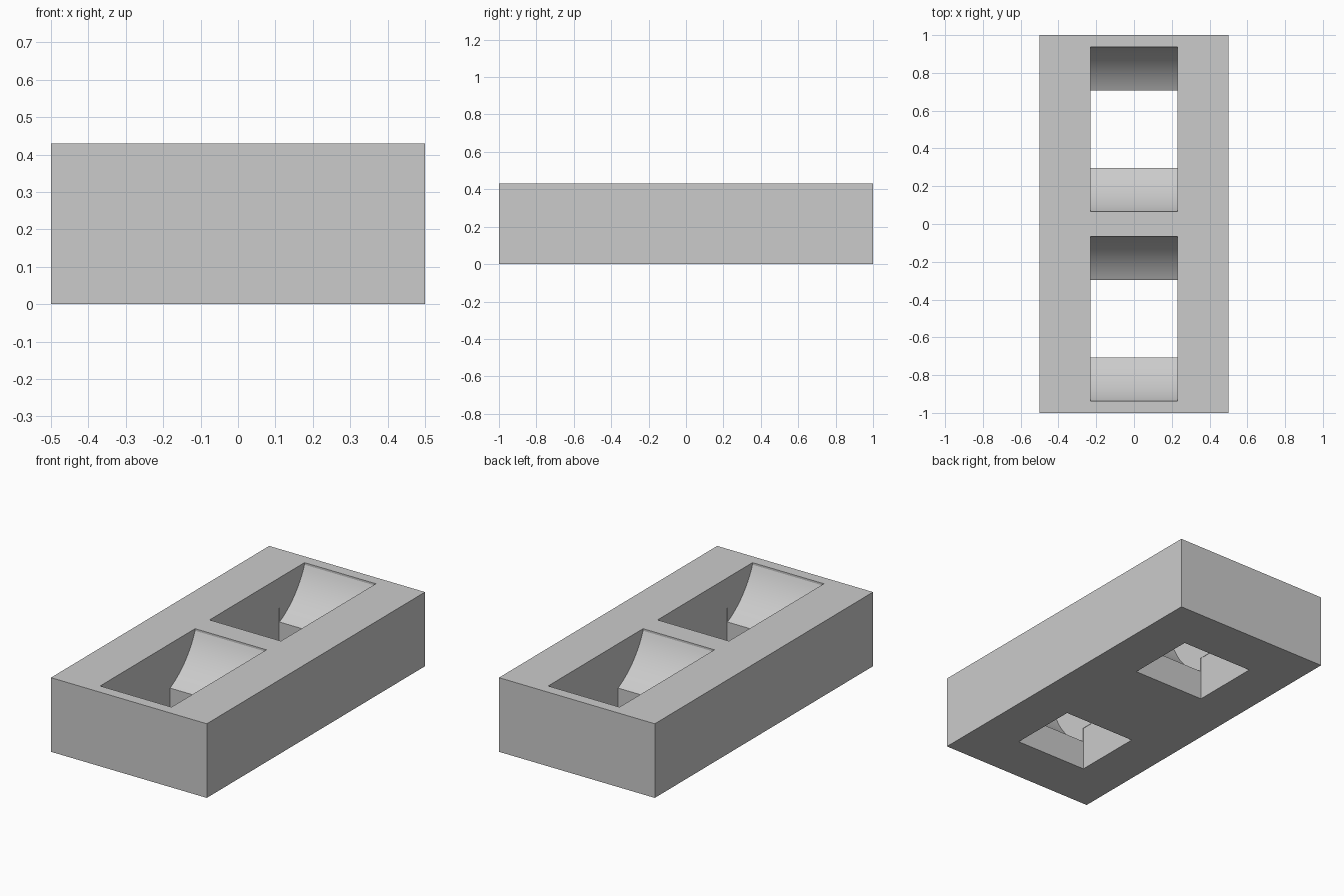
import bpy, bmesh, math

cube = bpy.data.objects.get("Cube")
if cube:
    bpy.data.objects.remove(cube, do_unlink=True)

HEIGHT = 0.43
HOLE_SPACING = 0.5015
SCOOP_HALF, SHAFT_HALF = 0.435, 0.206
LIP_Z, EDGE_Z, SHAFT_TOP = 0.418, 0.173, 0.256

grey = bpy.data.materials.new("plain grey")
grey.use_nodes = True
grey.diffuse_color = (0.6, 0.6, 0.6, 1)
grey.node_tree.nodes["Principled BSDF"].inputs["Base Color"].default_value = (0.6, 0.6, 0.6, 1)


def extrude_profile(name, profile, half_width, y=0):
    """Extrude a closed (y, z) outline along x."""
    bm = bmesh.new()
    face = bm.faces.new([bm.verts.new((-half_width, y + py, pz)) for py, pz in profile])
    out = bmesh.ops.extrude_face_region(bm, geom=[face])
    moved = [v for v in out["geom"] if isinstance(v, bmesh.types.BMVert)]
    bmesh.ops.translate(bm, verts=moved, vec=(2 * half_width, 0, 0))
    bmesh.ops.recalc_face_normals(bm, faces=bm.faces)
    mesh = bpy.data.meshes.new(name)
    bm.to_mesh(mesh)
    bm.free()
    mesh.materials.append(grey)
    obj = bpy.data.objects.new(name, mesh)
    bpy.context.collection.objects.link(obj)
    return obj


def rectangle(half, low, high):
    return [(-half, low), (half, low), (half, high), (-half, high)]


def scoop_profile(steps=48):
    """Round-bottomed trough with a short upright lip."""
    centre = (LIP_Z + EDGE_Z + (SCOOP_HALF**2 - SHAFT_HALF**2) / (LIP_Z - EDGE_Z)) / 2
    radius = math.hypot(SCOOP_HALF, centre - LIP_Z)
    sweep = math.asin(SCOOP_HALF / radius)
    angles = [sweep * (2 * i / steps - 1) for i in range(steps + 1)]
    arc = [(radius * math.sin(a), centre - radius * math.cos(a)) for a in angles]
    return arc + [(SCOOP_HALF, HEIGHT + 0.1), (-SCOOP_HALF, HEIGHT + 0.1)]


# Solid block
block = extrude_profile("block", rectangle(1, 0, HEIGHT), 0.5)
bpy.context.view_layer.objects.active = block
block.select_set(True)

# Two pockets: a curved scoop above a straight shaft
for side in (-1, 1):
    y = side * HOLE_SPACING
    cutters = [
        extrude_profile("scoop_cutter", scoop_profile(), 0.229, y),
        extrude_profile("shaft_cutter", rectangle(SHAFT_HALF, -0.1, SHAFT_TOP), 0.231, y),
    ]
    for cutter in cutters:
        cutter.hide_render = True
        mod = block.modifiers.new("pocket", "BOOLEAN")
        mod.operation = "DIFFERENCE"
        mod.solver = "EXACT"
        mod.object = cutter
        bpy.ops.object.modifier_apply(modifier=mod.name)
        bpy.data.objects.remove(cutter, do_unlink=True)

bpy.ops.object.shade_smooth_by_angle(angle=math.radians(15))
